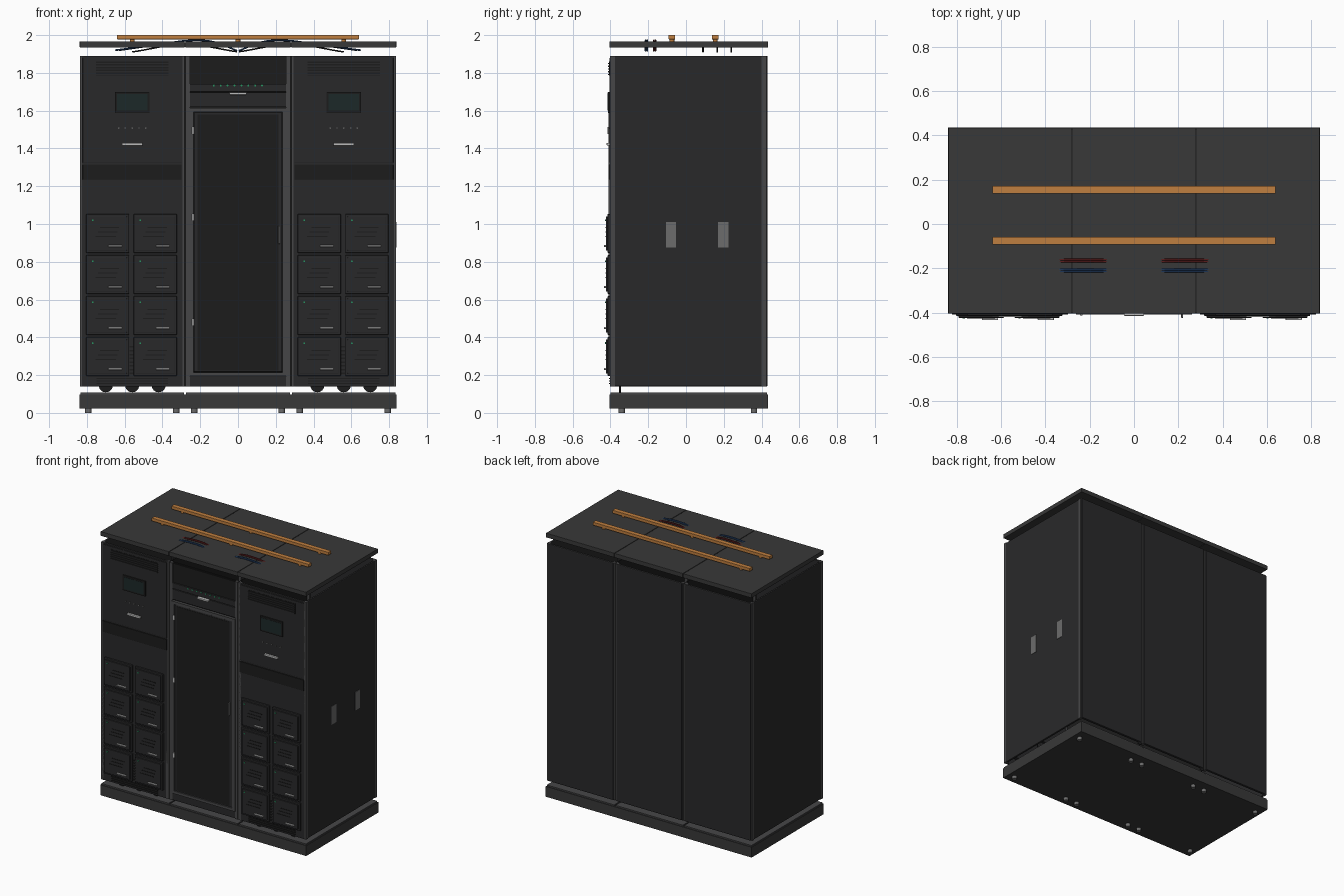
import bpy, bmesh, math
from mathutils import Matrix, Vector

if "Cube" in bpy.data.objects:
    bpy.data.objects.remove(bpy.data.objects["Cube"])


def mat(name, r, g, b):
    m = bpy.data.materials.new(name)
    m.diffuse_color = (r, g, b, 1)
    m.use_nodes = True
    m.node_tree.nodes["Principled BSDF"].inputs["Base Color"].default_value = m.diffuse_color
    return m


PANEL = mat("panel_black", 0.022, 0.022, 0.023)
DARK = mat("recess_black", 0.012, 0.012, 0.012)
ROOF = mat("roof_grey", 0.040, 0.040, 0.040)
FRAME = mat("frame_grey", 0.062, 0.062, 0.064)
PAD = mat("pad_grey", 0.15, 0.15, 0.15)
METAL = mat("handle_metal", 0.50, 0.50, 0.50)
COPPER = mat("copper", 0.52, 0.21, 0.05)
GLASS = mat("screen_glass", 0.012, 0.022, 0.022)
GREEN = mat("led_green", 0.02, 0.30, 0.12)
RED = mat("cable_red", 0.10, 0.012, 0.012)
BLUE = mat("cable_blue", 0.015, 0.045, 0.12)


def finish(name, bm, material, bevel=0):
    me = bpy.data.meshes.new(name)
    bm.to_mesh(me)
    bm.free()
    me.materials.append(material)
    ob = bpy.data.objects.new(name, me)
    bpy.context.collection.objects.link(ob)
    if bevel:
        mod = ob.modifiers.new("edge", 'BEVEL')
        mod.width, mod.segments = bevel, 2
    return ob


def boxes(name, spans, material, bevel=0):
    """One object made of boxes, each given as x0, x1, y0, y1, z0, z1."""
    bm = bmesh.new()
    for x0, x1, y0, y1, z0, z1 in spans:
        m = Matrix.Translation(((x0 + x1) / 2, (y0 + y1) / 2, (z0 + z1) / 2)) @ \
            Matrix.Diagonal((x1 - x0, y1 - y0, z1 - z0, 1))
        bmesh.ops.create_cube(bm, size=1, matrix=m)
    return finish(name, bm, material, bevel)


def box(name, x0, x1, y0, y1, z0, z1, material, bevel=0):
    return boxes(name, [(x0, x1, y0, y1, z0, z1)], material, bevel)


def cylinders(name, centres, radius, depth, material, axis='Z', sides=16):
    bm = bmesh.new()
    rot = Matrix.Rotation(math.pi / 2, 4, 'X') if axis == 'Y' else Matrix()
    for c in centres:
        bmesh.ops.create_cone(bm, cap_ends=True, segments=sides, radius1=radius, radius2=radius,
                              depth=depth, matrix=Matrix.Translation(c) @ rot)
    return finish(name, bm, material)


def cable(name, points, radius, material):
    cu = bpy.data.curves.new(name, 'CURVE')
    cu.dimensions = '3D'
    cu.bevel_depth, cu.bevel_resolution, cu.use_fill_caps = radius, 2, True
    sp = cu.splines.new('BEZIER')
    sp.bezier_points.add(len(points) - 1)
    for bp, p in zip(sp.bezier_points, points):
        bp.co = p
        bp.handle_left_type = bp.handle_right_type = 'AUTO'
    cu.materials.append(material)
    ob = bpy.data.objects.new(name, cu)
    bpy.context.collection.objects.link(ob)


B, T = 0.14, 1.89      # bottom and top of the cabinet bodies

# Shell shared by all three cabinets
for tag, cx in (("left", -0.56), ("middle", 0), ("right", 0.56)):
    box(tag + "_plinth", cx - 0.28, cx + 0.28, -0.405, 0.435, 0.022, 0.098, ROOF)
    box(tag + "_plinth_top", cx - 0.275, cx + 0.275, -0.40, 0.43, 0.098, 0.108, FRAME)
    cylinders(tag + "_feet", [(cx + sx * 0.232, y, 0.0125) for sx in (-1, 1) for y in (-0.34, 0.36)],
              0.017, 0.025, PAD)
    box(tag + "_roof", cx - 0.278, cx + 0.278, -0.405, 0.435, 1.935, 1.967, ROOF, 0.002)
    boxes(tag + "_posts", [(cx + s * 0.266 - 0.011, cx + s * 0.266 + 0.011, y, y + 0.025, B, T)
                           for s in (-1, 1) for y in (-0.402, 0.40)], FRAME)
    box(tag + "_back_panel", cx - 0.268, cx + 0.268, 0.412, 0.432, B, T, PANEL, 0.006)
box("roof_seam_filler", -0.83, 0.83, -0.40, 0.43, 1.938, 1.962, DARK)

# Outer side panels and inner partitions
for tag, s in (("left", -1), ("right", 1)):
    box(tag + "_side_panel", *sorted((s * 0.82, s * 0.836)), -0.398, 0.424, B, T, PANEL, 0.006)
    box(tag + "_partition", s * 0.28 - 0.003, s * 0.28 + 0.003, -0.385, 0.415, B, T, DARK)
boxes("side_grip_pads", [(0.83, 0.839, y, y + 0.054, 0.875, 1.01) for y in (-0.107, 0.17)], PAD)


def power_module(name, x, z):
    """Plug-in unit with lower left corner at x, z."""
    w, h = 0.228, 0.205
    box(name + "_body", x, x + w, -0.415, -0.36, z, z + h, PANEL, 0.003)
    box(name + "_face", x + 0.012, x + w - 0.012, -0.424, -0.41, z + 0.012, z + h - 0.012, PANEL, 0.003)
    boxes(name + "_slots", [(x + 0.05 + i * 0.012, x + 0.175 - (2 - i) * 0.008, -0.4265, -0.42, q, q + 0.005)
                            for i, q in enumerate((z + 0.085, z + 0.108, z + 0.131))], DARK)
    box(name + "_handle", x + 0.117, x + 0.19, -0.434, -0.42, z + 0.032, z + 0.041, METAL, 0.002)
    cylinders(name + "_led", [(x + 0.035, -0.425, z + 0.173)], 0.005, 0.006, GREEN, 'Y', 10)


# Fronts of the two outer cabinets
for tag, cx in (("left", -0.56), ("right", 0.56)):
    box(tag + "_front_panel", cx - 0.268, cx + 0.268, -0.402, -0.385, B, T, PANEL, 0.003)
    box(tag + "_upper_cover", cx - 0.262, cx + 0.262, -0.406, -0.39, 1.325, 1.88, PANEL, 0.002)
    box(tag + "_louvre_recess", cx - 0.192, cx + 0.192, -0.4075, -0.39, 1.785, 1.86, DARK)
    boxes(tag + "_louvre_slats", [(cx - 0.192, cx + 0.192, -0.413, -0.40, 1.788 + i * 0.0145, 1.795 + i * 0.0145)
                                  for i in range(5)], PANEL)
    box(tag + "_screen_bezel", cx - 0.092, cx + 0.092, -0.414, -0.39, 1.588, 1.70, DARK, 0.002)
    box(tag + "_screen", cx - 0.08, cx + 0.08, -0.4155, -0.40, 1.60, 1.688, GLASS)
    cylinders(tag + "_indicators", [(cx + i * 0.036, -0.407, 1.508) for i in range(-2, 3)],
              0.004, 0.008, PAD, 'Y', 10)
    box(tag + "_cover_handle", cx - 0.054, cx + 0.054, -0.42, -0.40, 1.415, 1.43, METAL, 0.003)
    box(tag + "_blank_strip", cx - 0.262, cx + 0.262, -0.409, -0.39, 1.235, 1.315, DARK, 0.002)
    for row in range(4):
        for col, dx in enumerate((-0.244, 0.008)):
            power_module(f"{tag}_module_{row}_{col}", cx + dx, 0.196 + row * 0.217)
    boxes(tag + "_bottom_slats", [(cx - 0.19, cx + 0.19, -0.408, -0.395, z, z + 0.006)
                                  for z in (0.152, 0.166, 0.18)], DARK)
    boxes(tag + "_centre_slats", [(cx - 0.079, cx - 0.05, -0.407, -0.395, z / 1000, z / 1000 + 0.008)
                                  for z in range(205, 360, 20)], DARK)
    boxes(tag + "_gap_slats", [(cx - 0.014, cx + 0.006, -0.409, -0.395, z / 1000, z / 1000 + 0.008)
                               for z in range(205, 360, 20)], DARK)
    cylinders(tag + "_fan_rings", [(cx + d, -0.35, 0.146) for d in (-0.14, 0, 0.14)],
              0.037, 0.012, DARK, 'Y', 24)

# Middle cabinet: header, control strip, framed door
box("middle_front_backing", -0.262, 0.262, -0.388, -0.378, B, T, DARK)
box("header_panel", -0.258, 0.258, -0.394, -0.38, 1.745, 1.885, DARK)
box("control_strip", -0.262, 0.262, -0.399, -0.38, 1.70, 1.742, PANEL, 0.002)
box("switch_cover", -0.262, 0.262, -0.399, -0.38, 1.62, 1.696, PANEL, 0.002)
cylinders("control_leds", [(-0.128 + i * 0.0365, -0.40, 1.733) for i in range(8)], 0.005, 0.006, GREEN, 'Y', 10)
box("switch_cover_handle", -0.045, 0.045, -0.415, -0.39, 1.684, 1.697, METAL, 0.003)
boxes("door_frame", [(-0.262, -0.236, -0.409, -0.385, 0.195, 1.613), (0.236, 0.262, -0.409, -0.385, 0.195, 1.613),
                     (-0.236, 0.236, -0.409, -0.385, 0.195, 0.215), (-0.236, 0.236, -0.409, -0.385, 1.593, 1.613)],
      FRAME)
box("door_leaf", -0.234, 0.234, -0.405, -0.388, 0.217, 1.591, PANEL, 0.003)
box("door_inset", -0.215, 0.215, -0.407, -0.39, 0.225, 1.58, DARK)
cylinders("door_hinges", [(-0.238, -0.409, z) for z in (0.48, 1.035, 1.495)], 0.006, 0.035, METAL, 'Z', 12)
box("door_handle", 0.213, 0.222, -0.424, -0.40, 0.895, 0.99, PAD, 0.002)
box("middle_kick_panel", -0.258, 0.258, -0.397, -0.38, B, 0.192, PANEL, 0.002)

# Copper busbars on stand-offs
for tag, y in (("front", -0.075), ("rear", 0.155)):
    box(tag + "_busbar", -0.64, 0.64, y - 0.017, y + 0.017, 1.978, 2.0, COPPER, 0.001)
    cylinders(tag + "_busbar_standoffs", [(x, y, 1.972) for x in (-0.56, 0, 0.56)], 0.013, 0.014, COPPER)

# Cables arching through the roof and below it
for tag, s in (("left", -1), ("right", 1)):
    for i in range(2):
        for colour, y, m in (("red", -0.17, RED), ("blue", -0.214, BLUE)):
            cable(f"{tag}_{colour}_cable_{i}",
                  [(s * (0.65 - i * 0.02), y + i * 0.009, 1.92), (s * 0.43, y + i * 0.009, 1.948),
                   (s * 0.24, y + i * 0.009, 1.972), (s * 0.12, y + i * 0.009, 1.962),
                   (s * 0.005, y + i * 0.009, 1.917)], 0.0045, m)
    for i, y in enumerate((0.09, 0.165, 0.24)):
        cable(f"{tag}_black_cable_{i}",
              [(s * 0.56, y, 1.911), (s * 0.28, y, 1.95), (s * 0.005, y, 1.912)], 0.004, DARK)
